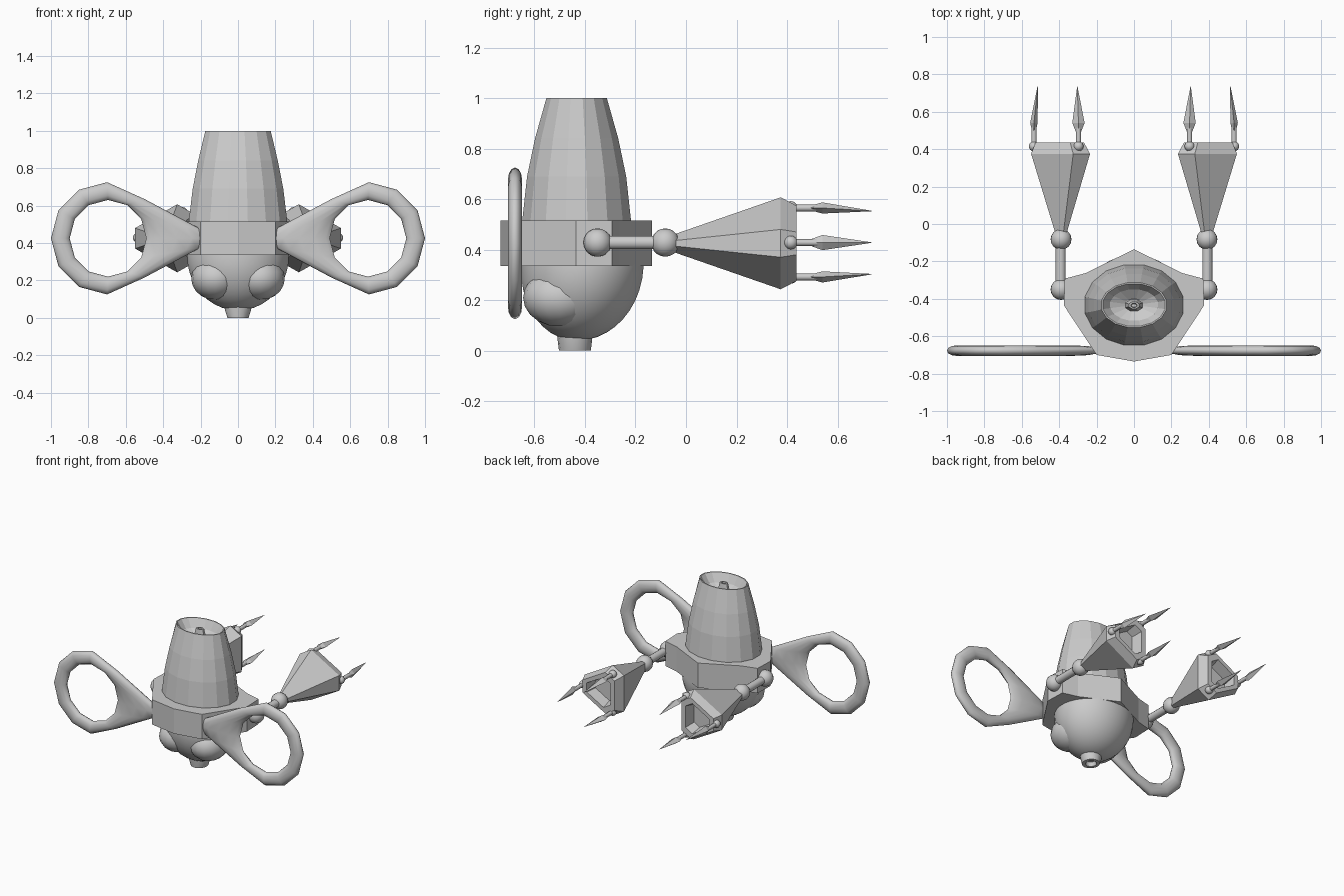
import bpy, bmesh, math
from mathutils import Vector

if "Cube" in bpy.data.objects:
    bpy.data.objects.remove(bpy.data.objects["Cube"])

grey = bpy.data.materials.new("plain_grey")
grey.diffuse_color = (0.6, 0.6, 0.6, 1)
grey.use_nodes = True
grey.node_tree.nodes["Principled BSDF"].inputs["Base Color"].default_value = grey.diffuse_color


def loft(name, rings, smooth=None, cyclic=False, cap_start=True, cap_end=True):
    """Skin a sequence of equal-length point rings."""
    bm = bmesh.new()
    vs = [[bm.verts.new(p) for p in r] for r in rings]
    n = len(rings[0])
    for i in range(len(vs) if cyclic else len(vs) - 1):
        a, b = vs[i], vs[(i + 1) % len(vs)]
        for j in range(n):
            k = (j + 1) % n
            bm.faces.new((a[j], a[k], b[k], b[j]))
    if not cyclic:
        if cap_start:
            bm.faces.new(vs[0])
        if cap_end:
            bm.faces.new(vs[-1])
    bmesh.ops.recalc_face_normals(bm, faces=bm.faces)
    return finish(name, bm, smooth)


def finish(name, bm, smooth):
    me = bpy.data.meshes.new(name)
    bm.to_mesh(me)
    bm.free()
    me.materials.append(grey)
    ob = bpy.data.objects.new(name, me)
    bpy.context.collection.objects.link(ob)
    if smooth:
        bpy.ops.object.select_all(action='DESELECT')
        bpy.context.view_layer.objects.active = ob
        ob.select_set(True)
        bpy.ops.object.shade_smooth_by_angle(angle=math.radians(smooth))
    return ob


def ball(name, c, r, scale=(1, 1, 1)):
    bm = bmesh.new()
    bmesh.ops.create_uvsphere(bm, u_segments=16, v_segments=10, radius=r)
    for v in bm.verts:
        v.co = Vector([v.co[i] * scale[i] + c[i] for i in range(3)])
    return finish(name, bm, 60)


def oval(cy, z, rx, ry, n):
    """Horizontal elliptical ring."""
    return [(rx * math.cos(2 * math.pi * (i + .5) / n),
             cy + ry * math.sin(2 * math.pi * (i + .5) / n), z) for i in range(n)]


def rod_ring(x, y, z, rx, rz, n):
    """Ring facing along y."""
    return [(x + rx * math.cos(2 * math.pi * i / n), y,
             z + rz * math.sin(2 * math.pi * i / n)) for i in range(n)]


# Upper funnel, with dished top
funnel = [(.40, .265, .222), (.52, .268, .219), (.69, .247, .2), (.84, .217, .168), (1.0, .178, .122),
          (1.0, .170, .115), (.94, .13, .085), (.90, .05, .033)]
loft("funnel_body", [oval(-.433, z, rx, ry, 16) for z, rx, ry in funnel])

# Small spout rising in the dish
spout = [(.88, .055, .036), (.985, .03, .02), (.985, .018, .012), (.94, .014, .009)]
loft("dish_spout", [oval(-.435, z, rx, ry, 8) for z, rx, ry in spout])

# Rounded lower bowl
bowl = [oval(-.41, .40, .268, .238, 32)]
for i in range(10):
    a = math.radians(i * 9)
    bowl.append(oval(-.41 - .02 * i / 9, .33 - .29 * math.sin(a),
                     .27 * math.cos(a) + .003, .24 * math.cos(a) + .003, 32))
loft("lower_bowl", bowl, 50)

# Bulges on the front of the bowl
for s, side in ((1, "right"), (-1, "left")):
    ball("bowl_bulge_" + side, (s * .12, -.5, .21), 1, (.13, .145, .115))

# Bottom outlet
outlet = [(.06, .073, .07), (.04, .071, .068), (0, .058, .063), (0, .036, .038), (.03, .03, .032)]
loft("bottom_outlet", [oval(-.44, z, rx, ry, 14) for z, rx, ry in outlet], 40)

# Angular collar
half = [(.20, -.70), (.375, -.435), (.37, -.292), (.26, -.263)]
outline = [(0, -.735)] + half + [(0, -.135)] + [(-x, y) for x, y in reversed(half)]
loft("collar", [[(x, y, z) for x, y in outline] for z in (.335, .515)])

for s, side in ((1, "right"), (-1, "left")):
    # Flat hoop with a web stretched toward the collar
    rings = []
    stretched = {4: (.50, .21), 5: (.20, .05), 6: (.165, 0), 7: (.20, -.05), 8: (.50, -.21)}
    for k in range(12):
        a = math.radians(30 * k)
        ox, oz = stretched.get(k, (.70 + .3 * math.cos(a), .3 * math.sin(a)))
        ix, iz = .695 + .205 * math.cos(a), .205 * math.sin(a)
        mid, ext = Vector(((ox + ix) / 2, (oz + iz) / 2)), Vector((ox - ix, oz - iz)) / 2
        ring = []
        for j in range(12):
            t = 2 * math.pi * j / 12
            p = mid + ext * math.cos(t)
            ring.append((s * p.x, -.677 + .028 * math.sin(t), .425 + p.y))
        rings.append(ring)
    loft("hoop_wing_" + side, rings, 60, cyclic=True)

    # Arm joints and upper arm
    ball("shoulder_" + side, (s * .39, -.35, .428), .056)
    ball("elbow_" + side, (s * .39, -.082, .428), .056)
    loft("upper_arm_" + side, [rod_ring(s * .392, y, .428, .027, .027, 14) for y in (-.35, -.08)], 40)

    # Flared forearm with a recessed end
    hexa = [(.55, .055), (.325, .182), (.235, .13), (.235, -.13), (.325, -.182), (.55, -.055)]

    def section(y, f, cx):
        return [(s * (cx + (x - .39) * f), y, .425 + z * f) for x, z in hexa]

    loft("forearm_" + side, [section(-.06, .17, .39), section(.375, 1, .39), section(.437, .82, .395),
                             section(.437, .60, .395), section(.36, .5, .395)])

    # Three claws: knuckle, stem and spear blade
    claws = [("upper", .297, .565, .303, .553, .033, .022),
             ("lower", .297, .292, .303, .303, .033, .022),
             ("outer", .535, .428, .515, .428, .020, .030)]
    for part, x, z, tx, tz, wx, wz in claws:
        tag = part + "_" + side
        ball("knuckle_" + tag, (s * x, .415, z), .027)
        loft("claw_stem_" + tag, [rod_ring(s * x, y, z, .014, .014, 8) for y in (.41, .52)], 50)
        loft("claw_blade_" + tag, [rod_ring(s * x, .495, z, wx * .45, wz * .45, 4),
                                   rod_ring(s * x, .54, z, wx, wz, 4),
                                   rod_ring(s * tx, .735, tz, .001, .001, 4)])
